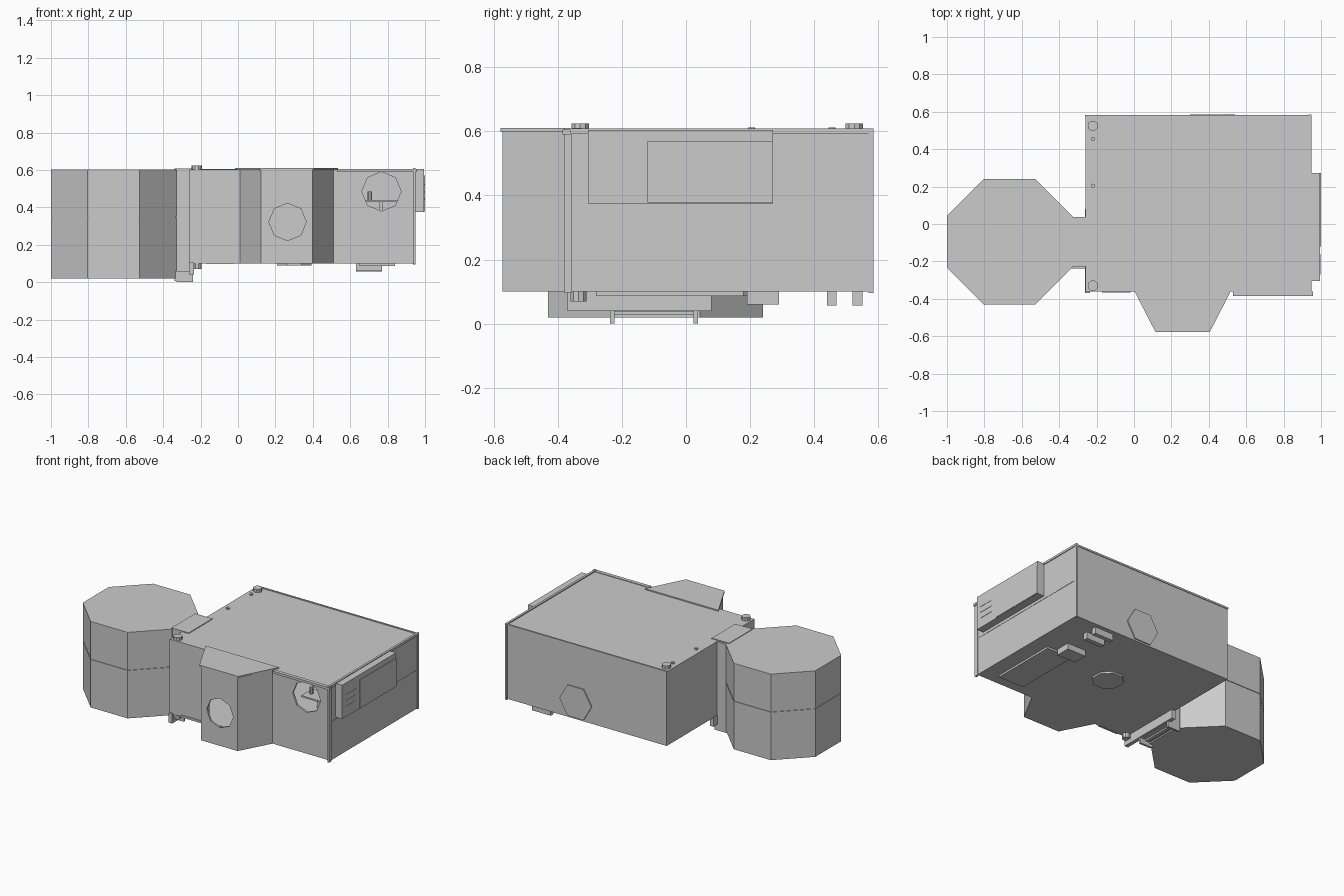
import bpy, bmesh
from math import cos, sin, pi, radians
from mathutils import Matrix, Vector

if "Cube" in bpy.data.objects:
    bpy.data.objects.remove(bpy.data.objects["Cube"])


def prism(name, pts, lo, hi, axis='z'):
    """Extrude a 2D outline along an axis (z: xy outline, y: xz outline)."""
    bm = bmesh.new()
    to3 = (lambda a, b, h: (a, b, h)) if axis == 'z' else (lambda a, b, h: (a, h, b))
    face = bm.faces.new([bm.verts.new(to3(a, b, lo)) for a, b in pts])
    ext = bmesh.ops.extrude_face_region(bm, geom=[face])
    d = Vector(to3(0, 0, hi - lo))
    bmesh.ops.translate(bm, vec=d, verts=[v for v in ext['geom'] if isinstance(v, bmesh.types.BMVert)])
    bmesh.ops.recalc_face_normals(bm, faces=bm.faces)
    me = bpy.data.meshes.new(name)
    bm.to_mesh(me)
    bm.free()
    ob = bpy.data.objects.new(name, me)
    bpy.context.collection.objects.link(ob)
    return ob


def box(name, x0, x1, y0, y1, z0, z1):
    return prism(name, [(x0, y0), (x1, y0), (x1, y1), (x0, y1)], z0, z1)


def ngon(cx, cy, r, n, start=0.0):
    return [(cx + r * cos(start + 2 * pi * i / n), cy + r * sin(start + 2 * pi * i / n)) for i in range(n)]


def cut(ob, *cutters):
    for c in cutters:
        m = ob.modifiers.new('cut', 'BOOLEAN')
        m.operation = 'DIFFERENCE'
        m.solver = 'EXACT'
        m.object = c
        c.hide_render = True
        bpy.context.view_layer.objects.active = ob
        bpy.ops.object.modifier_apply(modifier=m.name)
        bpy.data.objects.remove(c, do_unlink=True)


# Main hollow block with a round window and an opening into the bay
main = box('main_block', -.26, .945, -.36, .578, .10, .602)
cut(main,
    box('room_cutter', -.245, .93, -.347, .565, .112, .59),
    prism('window_cutter', ngon(.767, .485, .105, 8), -.45, -.30, 'y'),
    box('bay_opening_cutter', .02, .50, -.40, -.33, .115, .588))

# Upper floor and the furniture seen through the window
box('upper_floor', .45, .935, -.355, .57, .345, .357)
box('table_top', .67, .86, -.28, -.16, .428, .438)
box('table_stem', .755, .775, -.23, -.21, .357, .43)
prism('table_lamp', ngon(.705, -.22, .012, 8), .438, .485)

# Front bay: hollow trapezoid with a window, plus roof and base plates
bay_out = [(.0, -.34), (.122, -.572), (.398, -.572), (.522, -.34)]
bay = prism('front_bay', bay_out, .10, .600)
cut(bay,
    prism('bay_room_cutter', [(.015, -.32), (.13, -.56), (.39, -.56), (.507, -.32)], .112, .588),
    prism('bay_window_cutter', ngon(.265, .322, .1, 8), -.65, -.50, 'y'))
prism('bay_roof', [(-.015, -.325), (.115, -.578), (.405, -.578), (.535, -.325)], .600, .610)

# Trim: corner lip, roof rims and floor line
box('front_lip', .53, .957, -.385, -.36, .590, .606)
box('front_corner_post', .937, .950, -.380, -.355, .095, .61)
box('left_front_strip', -.17, -.02, -.366, -.355, .098, .112)
box('right_roof_rim', .935, .95, -.36, .582, .594, .609)
box('back_roof_rim', -.263, .95, .570, .582, .594, .606)
box('back_corner_post', .935, .948, .57, .585, .095, .609)
box('side_floor_line', .94, .947, -.345, .58, .354, .362)

# Equipment box on the right side
box('side_box', .94, .995, -.305, .272, .375, .604)
box('side_box_cover', .99, 1.0, -.12, .272, .378, .57)
for i, z in enumerate((.44, .48, .52)):
    box('side_vent_%d' % i, .99, .997, -.27, -.16, z, z + .006)
box('cover_strip', .995, 1.0, .02, .15, .50, .506)

# Octagonal tower in two halves with a narrow seam
for name, r, z0, z1 in (('tower_lower', .3626, .02, .345),
                        ('tower_seam', .358, .34, .355),
                        ('tower_upper', .3626, .35, .603)):
    prism(name, ngon(-.665, -.095, r, 8, pi / 8), z0, z1)

# Neck joining tower and block, with its cover plate
box('neck', -.36, -.25, -.228, .038, .04, .600)
box('neck_cover', -.34, -.21, -.228, .025, .598, .607)

# Steps below the neck and the sill beside them
for y in (-.237, .024):
    box('step_side', -.34, -.24, y, y + .014, .005, .06)
    box('step_foot', -.33, -.24, y, y + .014, 0, .006)
for i in range(3):
    x = -.335 + i * .032
    box('step_%d' % i, x, x + .024, -.23, .03, .02 + .008 * i, .03 + .008 * i)
box('underside_sill', -.262, -.235, -.37, .08, .04, .105)

# Bolts and pegs
for y in (-.33, .525):
    prism('roof_bolt', ngon(-.22, y, .028, 10), .60, .624)
prism('lower_bolt', ngon(-.22, -.335, .026, 10), .07, .105)
for y in (.205, .455):
    prism('roof_peg', ngon(-.22, y, .011, 8), .60, .612)

# Back hatch and underside fittings
prism('back_hatch', ngon(.42, .215, .12, 6), .57, .585, 'y')
prism('floor_hatch', ngon(.30, .11, .1, 8, pi / 8), .088, .102)
box('underside_panel', .65, .84, -.28, .18, .087, .102)
box('underside_box', .63, .77, .19, .29, .06, .102)
for y in (.44, .52):
    box('underside_rail', .63, .77, y, y + .03, .056, .102)
